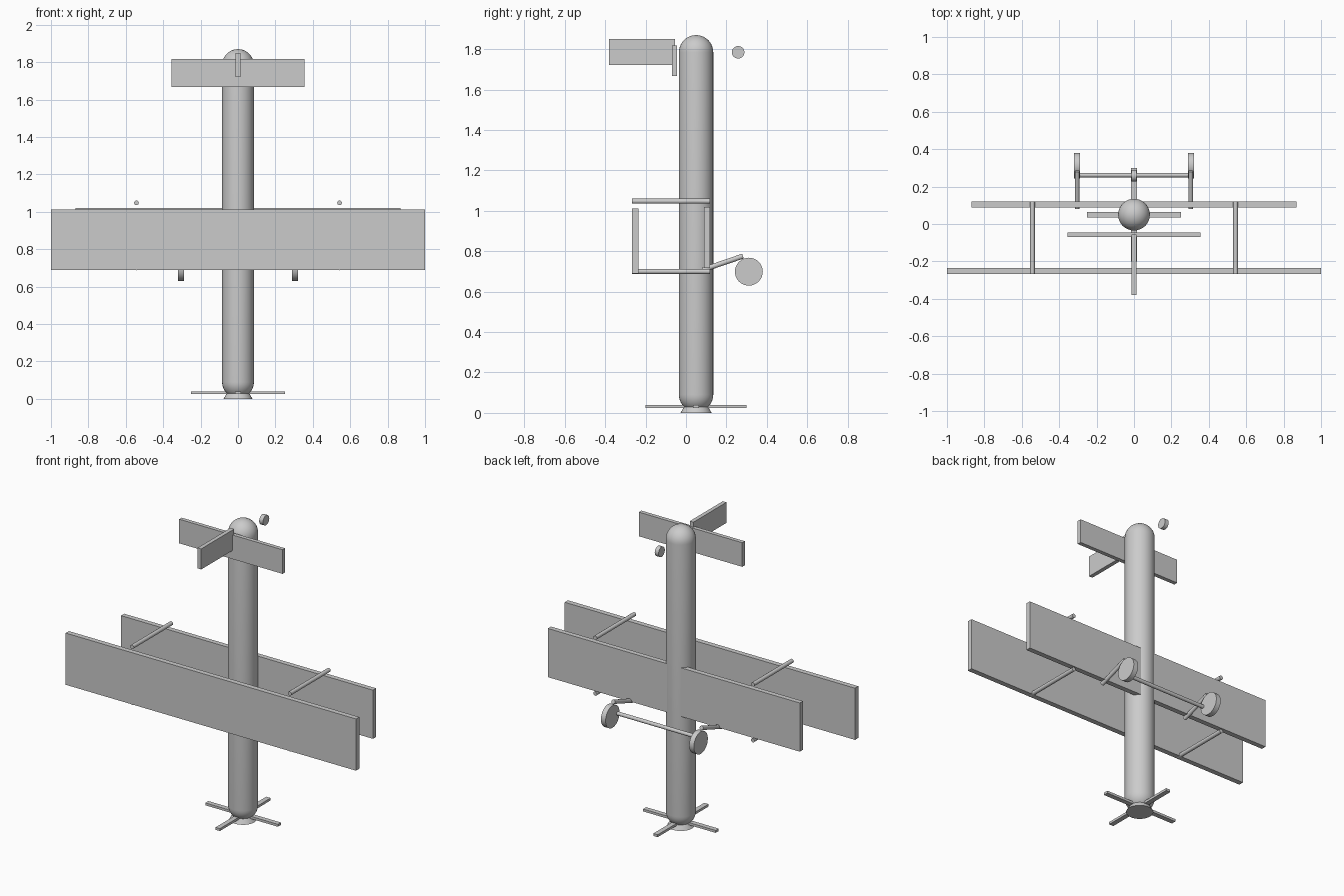
import bpy, bmesh
from math import sin, cos, pi, radians
from mathutils import Vector

if "Cube" in bpy.data.objects:
    bpy.data.objects.remove(bpy.data.objects["Cube"])


def finish(name, bm, smooth=False):
    bmesh.ops.recalc_face_normals(bm, faces=bm.faces)
    mesh = bpy.data.meshes.new(name)
    bm.to_mesh(mesh)
    bm.free()
    ob = bpy.data.objects.new(name, mesh)
    bpy.context.collection.objects.link(ob)
    if smooth:
        bpy.ops.object.select_all(action='DESELECT')
        ob.select_set(True)
        bpy.context.view_layer.objects.active = ob
        bpy.ops.object.shade_smooth_by_angle(angle=radians(35))
    return ob


def box(name, lo, hi):
    bm = bmesh.new()
    bmesh.ops.create_cube(bm, size=1)
    lo, hi = Vector(lo), Vector(hi)
    for v in bm.verts:
        v.co = Vector(a + (b - a) * (c + 0.5) for a, b, c in zip(lo, hi, v.co))
    return finish(name, bm)


def rod(name, a, b, r, r2=None, sides=32):
    a, b = Vector(a), Vector(b)
    bm = bmesh.new()
    bmesh.ops.create_cone(bm, cap_ends=True, segments=sides, radius1=r,
                          radius2=r if r2 is None else r2, depth=(b - a).length)
    ob = finish(name, bm, True)
    ob.location = (a + b) / 2
    ob.rotation_mode = 'QUATERNION'
    ob.rotation_quaternion = (b - a).to_track_quat('Z', 'Y')
    return ob


def capsule(name, y, z0, z1, r, sides=32, rings=10):
    arc = [i * pi / 2 / rings for i in range(rings + 1)]
    prof = [(r * sin(t), z0 + r - r * cos(t)) for t in arc]
    prof += [(r * cos(t), z1 - r + r * sin(t)) for t in arc]
    bm = bmesh.new()
    vs = [bm.verts.new((p, y, z)) for p, z in prof]
    es = [bm.edges.new(e) for e in zip(vs, vs[1:])]
    bmesh.ops.spin(bm, geom=vs + es, cent=(0, y, 0), axis=(0, 0, 1),
                   angle=2 * pi, steps=sides)
    bmesh.ops.remove_doubles(bm, verts=bm.verts, dist=1e-5)
    return finish(name, bm, True)


CY = 0.05  # fuselage axis

# Nose-down fuselage with flared spinner and crossed propeller blades
capsule("fuselage", CY, 0.005, 1.87, 0.085)
rod("spinner", (0, CY, 0), (0, CY, 0.1), 0.077, 0.02)
box("propeller_blade_a", (-0.25, CY - 0.015, 0.025), (0.25, CY + 0.015, 0.04))
box("propeller_blade_b", (-0.015, CY - 0.25, 0.025), (0.015, CY + 0.25, 0.04))

# Wings
box("upper_wing", (-1, -0.267, 0.69), (1, -0.235, 1.012))
box("lower_wing", (-0.868, 0.089, 0.717), (0.868, 0.12, 1.02))

# Tail
box("tailplane", (-0.356, -0.07, 1.668), (0.356, -0.045, 1.818))
box("tail_fin", (-0.0125, -0.38, 1.722), (0.0125, -0.055, 1.85))
rod("tail_wheel", (-0.013, 0.258, 1.785), (0.013, 0.258, 1.785), 0.031)

# Wing struts and landing gear on both sides
for side, s in (("left", -1), ("right", 1)):
    for end, z in (("rear", 1.048), ("front", 0.7)):
        rod(f"{end}_wing_strut_{side}", (s * 0.543, -0.267, z),
            (s * 0.543, 0.119, z), 0.0125, sides=16)
    rod(f"gear_leg_{side}", (s * 0.304, 0.083, 0.708),
        (s * 0.304, 0.282, 0.776), 0.0125, sides=16)
    rod(f"wheel_{side}", (s * 0.288, 0.311, 0.699), (s * 0.32, 0.311, 0.699), 0.069)
rod("axle", (-0.304, 0.261, 0.7), (0.304, 0.261, 0.7), 0.0115, sides=16)
